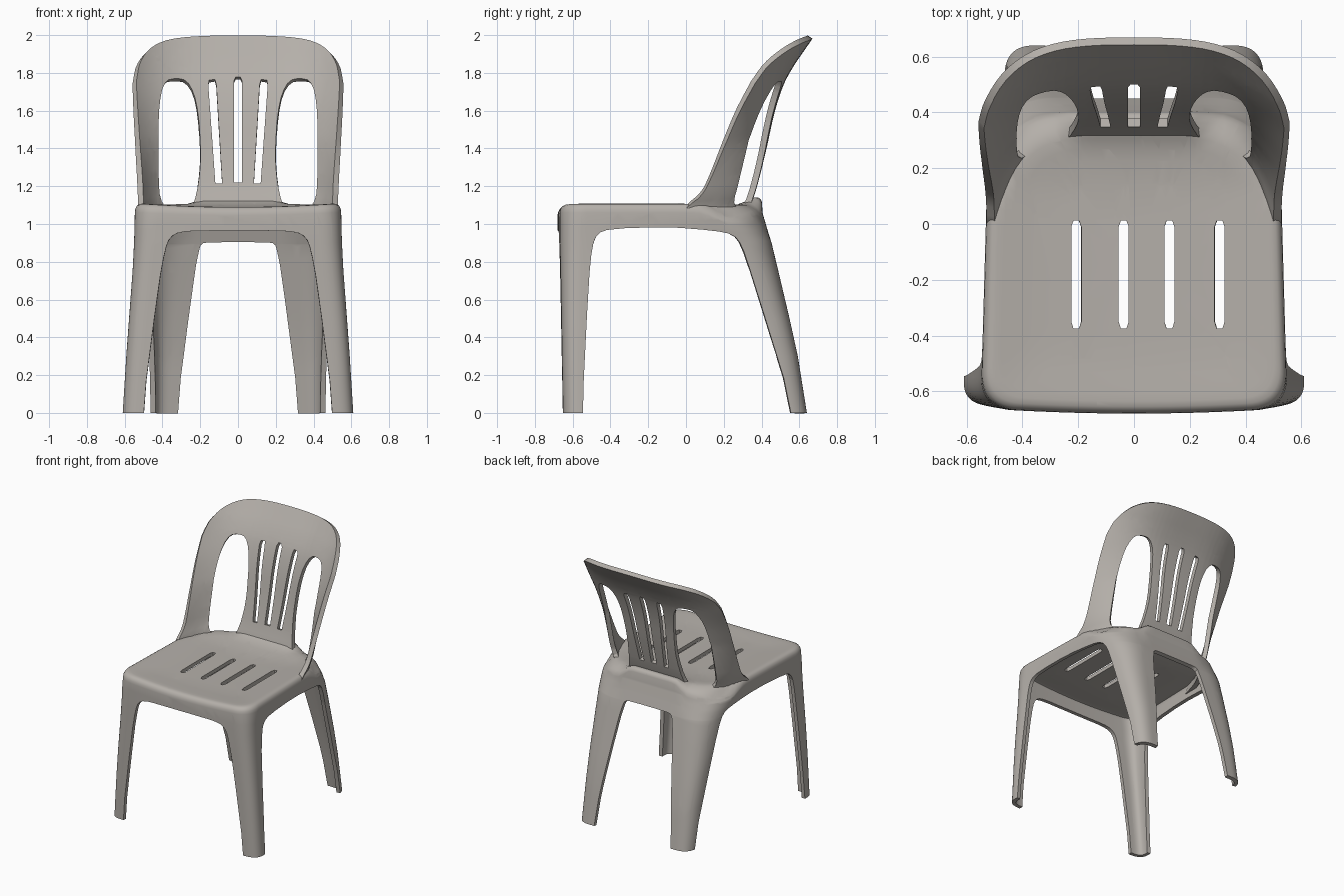
import bpy, bmesh, math
from mathutils import Vector

if "Cube" in bpy.data.objects:
    bpy.data.objects.remove(bpy.data.objects["Cube"])

plastic = bpy.data.materials.new("warm grey plastic")
plastic.diffuse_color = (0.46, 0.432, 0.40, 1)
plastic.use_nodes = True
plastic.node_tree.nodes["Principled BSDF"].inputs["Base Color"].default_value = plastic.diffuse_color


def curve(table, z):
    """Smooth value from (z, value) pairs."""
    n = len(table)
    i = max(k for k in range(n - 1) if table[k][0] <= z or k == 0)

    def slope(k):
        a, b = table[max(k - 1, 0)], table[min(k + 1, n - 1)]
        return (b[1] - a[1]) / (b[0] - a[0])
    (z0, v0), (z1, v1) = table[i], table[i + 1]
    h = z1 - z0
    t = min(max((z - z0) / h, 0), 1)
    return ((2*t**3 - 3*t*t + 1) * v0 + (t**3 - 2*t*t + t) * h * slope(i)
            + (3*t*t - 2*t**3) * v1 + (t**3 - t*t) * h * slope(i + 1))


def rounded(pts, times=1):
    """Corner-cutting on a closed polygon."""
    for _ in range(times):
        out = []
        for i, p in enumerate(pts):
            q = pts[(i + 1) % len(pts)]
            out += [(p[0]*.75 + q[0]*.25, p[1]*.75 + q[1]*.25),
                    (p[0]*.25 + q[0]*.75, p[1]*.25 + q[1]*.75)]
        pts = out
    return pts


def cut(bm, pts, axes, region):
    """Cut a convex opening, drawn in two axes, through the faces in a region."""
    a, b = axes
    mid = (sum(p[0] for p in pts) / len(pts), sum(p[1] for p in pts) / len(pts))
    planes = []

    def inside():
        found = []
        for f in bm.faces:
            c = f.calc_center_median()
            if region(c) and all((c - co).dot(no) < 0 for co, no in planes):
                found.append(f)
        return found
    for i, p in enumerate(pts):
        q = pts[(i + 1) % len(pts)]
        co, no = Vector((0, 0, 0)), Vector((0, 0, 0))
        co[a], co[b] = p
        no[a], no[b] = q[1] - p[1], p[0] - q[0]
        if no[a] * (mid[0] - p[0]) + no[b] * (mid[1] - p[1]) > 0:
            no.negate()
        no.normalize()
        faces = inside()
        geom = faces + list({e for f in faces for e in f.edges}) + list({v for f in faces for v in f.verts})
        bmesh.ops.bisect_plane(bm, geom=geom, dist=1e-5, plane_co=co, plane_no=no)
        planes.append((co, no))
    bmesh.ops.delete(bm, geom=inside(), context='FACES')


def finish(name, bm, thickness, offset):
    """Turn the open shell into a thick, smooth part."""
    bmesh.ops.remove_doubles(bm, verts=bm.verts[:], dist=.0006)
    me = bpy.data.meshes.new(name)
    bm.to_mesh(me)
    bm.free()
    ob = bpy.data.objects.new(name, me)
    bpy.context.collection.objects.link(ob)
    me.materials.append(plastic)
    bpy.ops.object.select_all(action='DESELECT')
    ob.select_set(True)
    bpy.context.view_layer.objects.active = ob
    s = ob.modifiers.new("thickness", 'SOLIDIFY')
    s.thickness, s.offset = thickness, offset
    bpy.ops.object.modifier_apply(modifier=s.name)
    bpy.ops.object.shade_smooth_by_angle(angle=math.radians(35))


def mirrored(pts):
    return pts + [(-x, z) for x, z in reversed(pts)]


# ---- backrest surface: half width, centre depth and edge depth by height
WIDTH = [(1.02, .512), (1.2, .518), (1.4, .53), (1.6, .542), (1.75, .548), (2.0, .548)]
CENTRE = [(1.02, .31), (1.1, .328), (1.2, .36), (1.4, .41), (1.6, .455), (1.75, .505),
          (1.85, .56), (1.92, .608), (2.0, .663)]
EDGE = [(1.02, -.03), (1.1, .01), (1.14, .06), (1.2, .105), (1.45, .21), (1.6, .275),
        (1.75, .355), (1.85, .41), (1.92, .458), (2.0, .513)]
TOP = [(0, 1.99), (.25, 1.988), (.55, 1.978), (.74, 1.957), (.88, 1.912), (.97, 1.835), (1, 1.75)]


def back_y(s, z):
    c = curve(CENTRE, z)
    power = 3.5 + 7 * max(0, 1.45 - z)  # boxier towards the seat
    return c - (c - curve(EDGE, z)) * abs(s) ** power


bm = bmesh.new()
rows = []
for r in range(31):
    row = []
    for k in range(-20, 21):
        s = math.sin(k / 20 * math.pi / 2)
        z = 1.02 + (curve(TOP, abs(s)) - 1.02) * r / 30
        row.append(bm.verts.new((s * curve(WIDTH, z), back_y(s, z), z)))
    rows.append(row)
for a, b in zip(rows, rows[1:]):
    for i in range(len(a) - 1):
        bm.faces.new((a[i], a[i+1], b[i+1], b[i]))

# backrest openings: two big side holes and three slots
hole = rounded([(.25, 1.07), (.22, 1.15), (.2, 1.3), (.2, 1.42), (.212, 1.58), (.235, 1.69),
                (.275, 1.755), (.33, 1.765), (.385, 1.755), (.415, 1.69), (.428, 1.58),
                (.432, 1.4), (.432, 1.22), (.425, 1.13), (.39, 1.08), (.3, 1.065)])
slot = [(.084, 1.21), (.12, 1.21), (.158, 1.73), (.153, 1.755), (.122, 1.76), (.115, 1.73)]
middle = [(-.022, 1.215), (.022, 1.215), (.022, 1.75), (.012, 1.772), (-.012, 1.772), (-.022, 1.75)]
cut(bm, middle, (0, 2), lambda c: True)
for shape in (hole, slot):
    for side in (1, -1):
        cut(bm, [(side * x, z) for x, z in shape], (0, 2), lambda c: True)
finish("backrest", bm, .032, 0)


# ---- seat, apron and legs: one tapering shell with arches cut out
# height: front half width, front y, rear half width, rear y, front radius, rear radius
LEVELS = [(0, .622, -.645, .452, .64, .10, .09), (.3, .602, -.65, .457, .592, .10, .11),
          (.5, .586, -.653, .465, .548, .10, .13), (.75, .566, -.657, .478, .489, .11, .17),
          (.9, .557, -.66, .492, .453, .12, .21), (.98, .553, -.66, .508, .428, .12, .25),
          (1.06, .55, -.66, .52, .405, .13, .28)]


def outline(fh, fy, rh, ry, fr, rr):
    cs = [Vector(c) for c in ((fh, fy), (rh, ry), (-rh, ry), (-fh, fy))]
    arcs = []
    for i, c in enumerate(cs):
        r = (fr, rr, rr, fr)[i]
        p = c + (cs[i-1] - c).normalized() * r
        q = c + (cs[(i+1) % 4] - c).normalized() * r
        arcs.append([p*(1-t)**2 + c*(2*t*(1-t)) + q*(t*t) for t in [k/12 for k in range(13)]])
    pts = []
    for i, arc in enumerate(arcs):
        end = arcs[(i+1) % 4][0]
        pts += arc + [arc[-1].lerp(end, k/12) for k in range(1, 12)]
    for p in pts:  # bowed front edge
        if p.y < fy + .08:
            p.y -= .02 * max(0, 1 - (p.x / fh) ** 2)
    return pts


def step(v, a, b):
    t = min(max((v - a) / (b - a), 0), 1)
    return t * t * (3 - 2 * t)


def top_shift(x, y):
    """Dished seat, raised rear middle, scoops behind the side holes."""
    ax = abs(x)
    behind = min(max(0, y - back_y(min(ax / .513, 1), 1.1)), .13)
    outer = step(ax, .17, .3)
    dish = -.018 * (1 - min(ax / .5, 1) ** 2) * step(.3 - y, 0, .2)
    return dish + .035 * step(y, .26, .38) * (1 - outer) - .5 * behind * outer * step(y, .02, .25)


rings = [[(p.x, p.y, z) for p in outline(*v)] for z, *v in LEVELS]
rim = outline(*LEVELS[-1][1:])
for scale, z in [(.995, 1.08), (.98, 1.097), (.955, 1.106), (.92, 1.108), (.87, 1.107), (.81, 1.105),
                 (.74, 1.103), (.66, 1.10), (.5, 1.10), (.3, 1.10), (.12, 1.10)]:
    ring = []
    for p in rim:
        x, y = p.x * scale, (p.y + .12) * scale - .12
        ring.append((x, y, z + top_shift(x, y)))
    rings.append(ring)
# let the upper wall follow the scoops
for k, f in ((5, .25), (6, .75)):
    rings[k] = [(x, y, z + f * min(0, top_shift(x, y))) for x, y, z in rings[k]]
bm = bmesh.new()
loops = [[bm.verts.new(p) for p in r] for r in rings]
for a, b in zip(loops, loops[1:]):
    for i in range(len(a)):
        j = (i + 1) % len(a)
        bm.faces.new((a[i], a[j], b[j], b[i]))
bm.faces.new(loops[-1])

# arches between the legs
front_arch = rounded(mirrored([(.515, -.6), (.508, 0), (.42, .68), (.385, .87), (.36, .93),
                               (.31, .958), (.2, .965)]))
rear_arch = rounded(mirrored([(.335, -.6), (.328, 0), (.228, .76), (.208, .86), (.195, .905),
                              (.15, .912)]))
side_arch = rounded([(-.547, -.6), (-.55, 0), (-.515, .7), (-.497, .88), (-.47, .95), (-.4, .975),
                     (-.1, .985), (.15, .965), (.25, .945), (.295, .89), (.345, .74), (.575, 0),
                     (.62, -.6)])
cut(bm, front_arch, (0, 2), lambda c: c.y < -.4 and c.z < 1.04)
cut(bm, rear_arch, (0, 2), lambda c: c.y > .2 and c.z < 1.0)
cut(bm, side_arch, (1, 2), lambda c: c.z < 1.04)
# seat slots
for x in (-.207, -.037, .127, .307):
    s = [(-.018, -.35), (-.01, -.375), (.01, -.375), (.018, -.35),
         (.018, -.01), (.01, .012), (-.01, .012), (-.018, -.01)]
    cut(bm, [(x + a, b) for a, b in s], (0, 1), lambda c: c.z > 1.04)
finish("seat_and_legs", bm, .028, -1)
